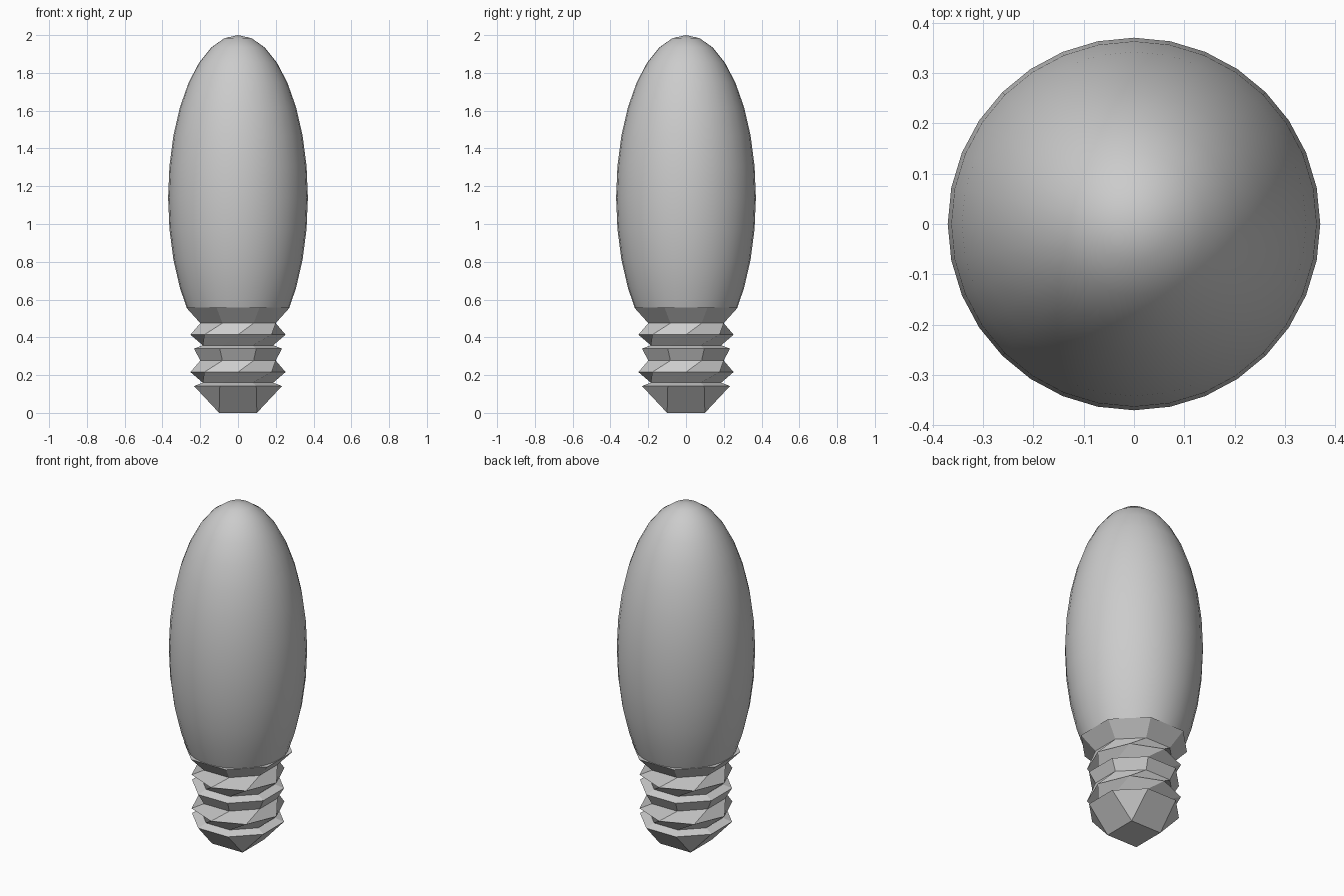
import bpy, bmesh, math

if "Cube" in bpy.data.objects:
    bpy.data.objects.remove(bpy.data.objects["Cube"])

grey = bpy.data.materials.new("neutral_grey")
grey.diffuse_color = (0.6, 0.6, 0.6, 1)
grey.use_nodes = True
grey.node_tree.nodes["Principled BSDF"].inputs["Base Color"].default_value = grey.diffuse_color


def loft(name, rings, sides, smooth):
    """Skin a stack of rings given as (radius, z, rotation in degrees)."""
    bm = bmesh.new()
    loops = []
    for r, z, rot in rings:
        if r == 0:
            loops.append([bm.verts.new((0, 0, z))] * sides)
            continue
        a0 = math.radians(rot)
        loops.append([bm.verts.new((r * math.cos(a0 + 2 * math.pi * i / sides),
                                    r * math.sin(a0 + 2 * math.pi * i / sides), z))
                      for i in range(sides)])
    for low, high in zip(loops, loops[1:]):
        for i in range(sides):
            j = (i + 1) % sides
            corners = list(dict.fromkeys((low[i], low[j], high[j], high[i])))
            bm.faces.new(corners).smooth = smooth
    for loop in (loops[0], loops[-1]):
        if len(set(loop)) == sides:
            bm.faces.new(loop)
    # pinch the octagonal tip down to a square
    if not smooth:
        bottom = loops[0]
        for v in bottom:
            v.co.x = math.copysign(0.1, v.co.x)
            v.co.y = math.copysign(0.1, v.co.y)
        bmesh.ops.remove_doubles(bm, verts=bm.verts[:], dist=0.0005)
    bmesh.ops.recalc_face_normals(bm, faces=bm.faces[:])
    mesh = bpy.data.meshes.new(name)
    bm.to_mesh(mesh)
    bm.free()
    mesh.materials.append(grey)
    obj = bpy.data.objects.new(name, mesh)
    bpy.context.collection.objects.link(obj)
    return obj


# Glass envelope: smooth long ellipsoid cut off at the collar
MID, HALF, RAD = 1.14, 0.86, 0.37
cut = 0.556
profile = [(RAD * math.sqrt(1 - ((cut - MID) / HALF) ** 2), cut, 0)]
for k in range(11, -1, -1):
    a = math.pi * k / 16
    profile.append((RAD * math.sin(a) if k else 0, MID + HALF * math.cos(a), 0))
loft("glass_bulb", profile, 32, True)

# Screw base: octagonal rings, alternately twisted, with a square tip
base = [(0.2, 0, 22.5)]
for z in (0, 0.198):
    base += [(0.252, z + 0.142, 22.5), (0.202, z + 0.16, 22.5),
             (0.252, z + 0.216, 45), (0.216, z + 0.277, 67.5)]
# each turn advances 45 degrees so the twist carries on without a jump
base = [base[0]] + [(r, z, rot + (45 if i >= 4 else 0))
                    for i, (r, z, rot) in enumerate(base[1:])]
base.append((0.297, 0.558, 112.5))
loft("screw_base", base, 8, False)
